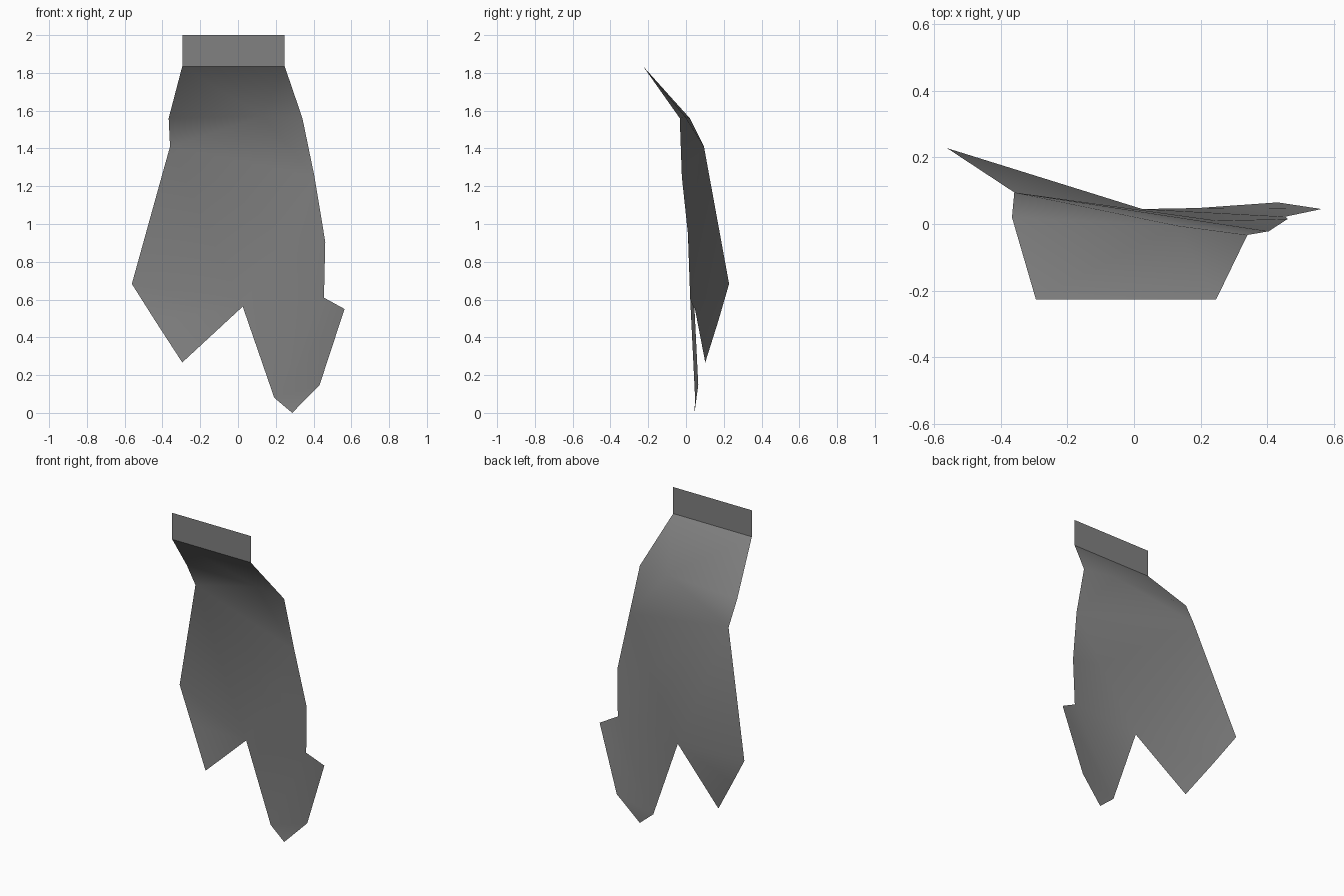
import bpy
import bmesh

default_cube = bpy.data.objects.get("Cube")
if default_cube:
    bpy.data.objects.remove(default_cube, do_unlink=True)


def make_material(name, colour):
    material = bpy.data.materials.new(name)
    material.use_nodes = True
    material.diffuse_color = colour
    shader = next(n for n in material.node_tree.nodes if n.type == "BSDF_PRINCIPLED")
    shader.inputs["Base Color"].default_value = colour
    shader.inputs["Roughness"].default_value = 0.8
    return material


def make_sheet(name, points, panels, material):
    """Build a thin cloth sheet from named points and the panels joining them."""
    bm = bmesh.new()
    verts = {key: bm.verts.new(co) for key, co in points.items()}
    for panel in panels:
        face = bm.faces.new([verts[key] for key in panel.split()])
        face.smooth = True
    mesh = bpy.data.meshes.new(name)
    bm.to_mesh(mesh)
    bm.free()
    mesh.materials.append(material)
    sheet = bpy.data.objects.new(name, mesh)
    bpy.context.collection.objects.link(sheet)
    return sheet


cloth_grey = make_material("cloth grey", (0.22, 0.22, 0.22, 1))

# Corners of the flat hanging band
top_right = (-0.295, -0.227, 2)
top_left = (0.247, -0.227, 2)
hem_right = (-0.295, -0.227, 1.835)
hem_left = (0.247, -0.227, 1.835)

# Flat band along the top edge
make_sheet("top_band", {
    "top_right": top_right, "top_left": top_left,
    "hem_right": hem_right, "hem_left": hem_left,
}, ["hem_right hem_left top_left top_right"], cloth_grey)

# Draped cloth with two torn tails
cloth_points = {
    "hem_right": hem_right,
    "hem_left": hem_left,
    "shoulder_right": (-0.367, 0.02, 1.56),
    "shoulder_mid": (0.13, -0.005, 1.57),
    "shoulder_left": (0.341, -0.033, 1.56),
    "chest_right": (-0.36, 0.095, 1.41),
    "chest_left": (0.405, -0.022, 1.25),
    "belly": (0.25, 0.01, 0.95),
    "waist_left": (0.462, 0.015, 0.905),
    "notch_left": (0.455, 0.022, 0.61),
    "split": (0.025, 0.045, 0.563),
    "tail_right_out": (-0.562, 0.228, 0.683),
    "tail_right_mid": (-0.44, 0.172, 0.49),
    "tail_right_tip": (-0.295, 0.102, 0.267),
    "tail_left_out": (0.564, 0.045, 0.55),
    "tail_left_low": (0.432, 0.065, 0.148),
    "tail_left_tip": (0.287, 0.045, 0),
    "tail_left_in": (0.192, 0.048, 0.08),
}
cloth_panels = [
    # Neck and shoulders
    "hem_right shoulder_right shoulder_mid",
    "hem_right shoulder_mid hem_left",
    "hem_left shoulder_mid shoulder_left",
    "shoulder_right chest_right shoulder_mid",
    "shoulder_mid chest_right chest_left",
    "shoulder_mid chest_left shoulder_left",
    # Body
    "chest_right belly chest_left",
    "chest_right split belly",
    "split notch_left belly",
    "notch_left waist_left belly",
    "waist_left chest_left belly",
    # Right tail
    "chest_right tail_right_out split",
    "tail_right_out tail_right_mid split",
    "tail_right_mid tail_right_tip split",
    # Left tail
    "split tail_left_in notch_left",
    "tail_left_in tail_left_low tail_left_out notch_left",
    "tail_left_in tail_left_tip tail_left_low",
]
make_sheet("draped_cloth", cloth_points, cloth_panels, cloth_grey)
